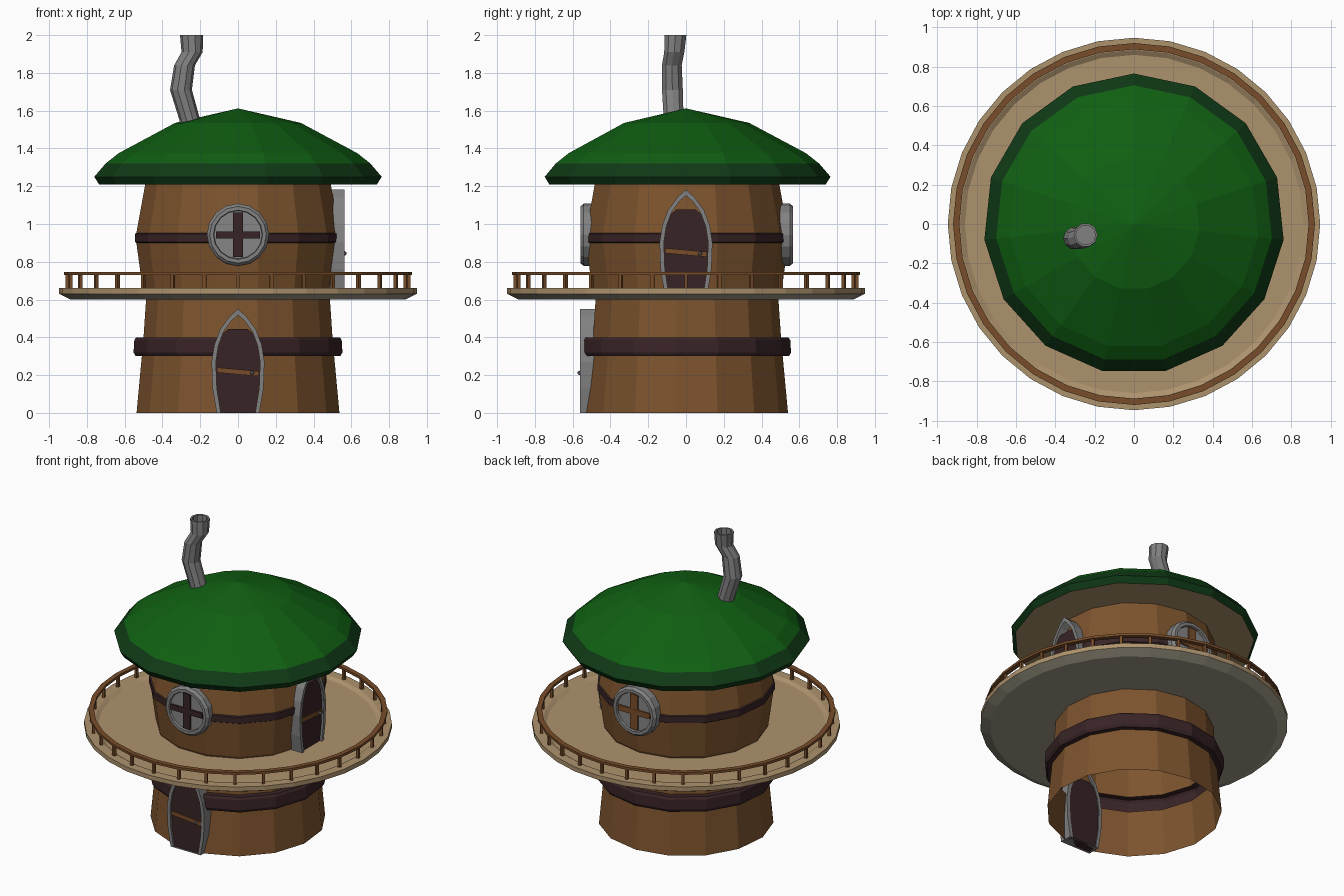
import bpy, bmesh, math
from mathutils import Matrix, Vector

if "Cube" in bpy.data.objects:
    bpy.data.objects.remove(bpy.data.objects["Cube"])

def mat(name, r, g, b):
    m = bpy.data.materials.new(name)
    m.diffuse_color = (r, g, b, 1)
    m.use_nodes = True
    m.node_tree.nodes["Principled BSDF"].inputs["Base Color"].default_value = m.diffuse_color
    return m

WOOD = mat("barrel brown", .205, .088, .027)
DARK = mat("dark timber", .040, .017, .019)
GREEN = mat("roof green", .005, .115, .006)
RIM = mat("roof edge green", .005, .042, .008)
TAN = mat("floor tan", .42, .29, .155)
UNDER = mat("underside beige", .36, .33, .25)
RAIL = mat("rail brown", .19, .075, .023)
STONE = mat("stone grey", .22, .22, .22)
GLASS = mat("glass grey", .24, .24, .245)

def finish(bm, name, mats, xf=None):
    bmesh.ops.remove_doubles(bm, verts=bm.verts, dist=1e-5)
    bmesh.ops.recalc_face_normals(bm, faces=bm.faces)
    if xf:
        bm.transform(xf)
    me = bpy.data.meshes.new(name)
    bm.to_mesh(me)
    bm.free()
    for m in mats:
        me.materials.append(m)
    ob = bpy.data.objects.new(name, me)
    bpy.context.collection.objects.link(ob)
    return ob

def skin(bm, rings, idx=None, closed=False):
    """Bridge successive vertex rings; idx gives a material per segment."""
    n = len(rings[0])
    vs = [[bm.verts.new(p) for p in r] for r in rings]
    for s in range(len(vs) if closed else len(vs) - 1):
        a, b = vs[s], vs[(s + 1) % len(vs)]
        for i in range(n):
            j = (i + 1) % n
            f = bm.faces.new((a[i], a[j], b[j], b[i]))
            f.material_index = idx[s] if idx else 0

def lathe(name, prof, n, mats, idx=None, closed=False, xf=None):
    bm = bmesh.new()
    ang = [math.pi / 2 + 2 * math.pi * i / n for i in range(n)]
    skin(bm, [[(r * math.cos(a), r * math.sin(a), z) for a in ang] for r, z in prof], idx, closed)
    bmesh.ops.dissolve_degenerate(bm, dist=1e-6, edges=bm.edges)
    return finish(bm, name, mats, xf)

def box(bm, c, size, rot=None):
    m = Matrix.Translation(c) @ (rot or Matrix()) @ Matrix.Diagonal((*size, 1))
    bmesh.ops.create_cube(bm, size=1, matrix=m)

def spin(deg):
    return Matrix.Rotation(math.radians(deg), 4, 'Z')

# barrel walls with two dark hoops, open underneath
lathe("barrel_walls",
      [(.54, 0), (.512, .30), (.545, .30), (.556, .32), (.552, .385), (.542, .40),
       (.503, .40), (.488, .62), (.508, .66), (.541, .90), (.549, .905), (.549, .948),
       (.541, .953), (.492, 1.22)],
      15, [WOOD, DARK], [0, 1, 1, 1, 1, 1, 0, 0, 0, 1, 1, 1, 0])

# mushroom-like roof with darker edge and tan soffit
lathe("roof",
      [(0, 1.21), (.74, 1.21), (.765, 1.25), (.705, 1.32), (.635, 1.375), (.335, 1.535), (0, 1.612)],
      15, [GREEN, RIM, TAN], [2, 1, 1, 0, 0, 0])

# round balcony with shallow recessed floor
lathe("balcony",
      [(.47, .60), (.885, .60), (.947, .63), (.947, .66), (.885, .66), (.86, .645), (.47, .645)],
      32, [TAN, UNDER], [1, 1, 0, 0, 0, 0, 0], closed=True)

# balcony railing
lathe("hand_rail", [(.888, .73), (.92, .73), (.92, .746), (.888, .746)], 32, [RAIL], closed=True)
bm = bmesh.new()
for i in range(32):
    r = spin(i * 11.25)
    box(bm, r @ Vector((.903, 0, .693)), (.018, .018, .08), r)
finish(bm, "rail_posts", [RAIL])

# crooked hollow chimney
path = [(-.245, -.065, 1.48), (-.255, -.065, 1.55), (-.302, -.072, 1.71),
        (-.283, -.075, 1.84), (-.243, -.062, 1.91), (-.246, -.056, 2.0)]
rad = [.055, .055, .058, .055, .056, .061]
path += [path[-1], (-.246, -.056, 1.95), (-.246, -.056, 1.95)]
rad += [.05, .05, 0]
bm = bmesh.new()
skin(bm, [[(c[0] + r * math.cos(k * math.pi / 5), c[1] + r * math.sin(k * math.pi / 5), c[2])
           for k in range(10)] for c, r in zip(path, rad)])
bmesh.ops.dissolve_degenerate(bm, dist=1e-6, edges=bm.edges)
finish(bm, "chimney", [STONE])

# pointed doors: outline halves are mirrored; built facing -y, then turned
OUT = [(.113, 0), (.135, .13), (.14, .27), (.126, .36), (.096, .44), (.045, .51), (0, .55)]
INN = [(.091, 0), (.112, .13), (.117, .27), (.104, .355), (.076, .43), (.035, .488), (0, .518)]

def mirrored(half):
    return half + [(-x, z) for x, z in reversed(half[:-1])]

def door(name, base, front, back, deg):
    xf = spin(deg) @ Matrix.Translation((0, 0, base))
    # stone arch
    bm = bmesh.new()
    o, n = mirrored(OUT), mirrored(INN)
    loops = [[(x, y, z) for x, z in p] for p, y in ((o, back), (o, front), (n, front), (n, back))]
    skin(bm, loops, closed=True)
    finish(bm, name + "_frame", [STONE], xf)
    # timber leaf with flat top
    half = [(.098, 0), (.118, .13), (.122, .27), (.108, .355), (.08, .42), (.05, .445)]
    pts = half + [(-x, z) for x, z in reversed(half)]
    bm = bmesh.new()
    f = bm.faces.new([bm.verts.new((x, front + .014, z)) for x, z in pts])
    ext = bmesh.ops.extrude_face_region(bm, geom=[f])
    bmesh.ops.translate(bm, vec=(0, back - front - .019, 0),
                        verts=[v for v in ext["geom"] if isinstance(v, bmesh.types.BMVert)])
    finish(bm, name + "_leaf", [DARK], xf)
    # slanted brace
    bm = bmesh.new()
    box(bm, (0, front + .011, .217), (.222, .01, .027), Matrix.Rotation(.09, 4, 'Y'))
    finish(bm, name + "_brace", [RAIL], xf)
    # knob
    bm = bmesh.new()
    bmesh.ops.create_icosphere(bm, subdivisions=1, radius=.012,
                               matrix=Matrix.Translation((.075, front - .002, .212)))
    finish(bm, name + "_knob", [STONE], xf)

door("front_door", 0, -.562, -.475, 0)
door("balcony_door", .632, -.563, -.475, 90)

# round windows: ring, pane and cross bars
def window(name, front, deg, bar):
    xf = spin(deg) @ Matrix.Translation((0, 0, .943)) @ Matrix.Rotation(math.pi / 2, 4, 'X')
    lathe(name + "_ring", [(.165, .475), (.165, front - .017), (.15, front), (.13, front), (.12, .475)],
          16, [STONE], closed=True, xf=xf)
    lathe(name + "_pane", [(0, front - .016), (.127, front - .016)], 16, [GLASS], xf=xf)
    bm = bmesh.new()
    box(bm, (0, 0, front - .012), (.055, .235, .012))
    box(bm, (0, 0, front - .011), (.235, .037, .012))
    finish(bm, name + "_bars", [bar], xf)

window("front_window", .559, 0, DARK)
window("back_window", .567, 180, RAIL)
